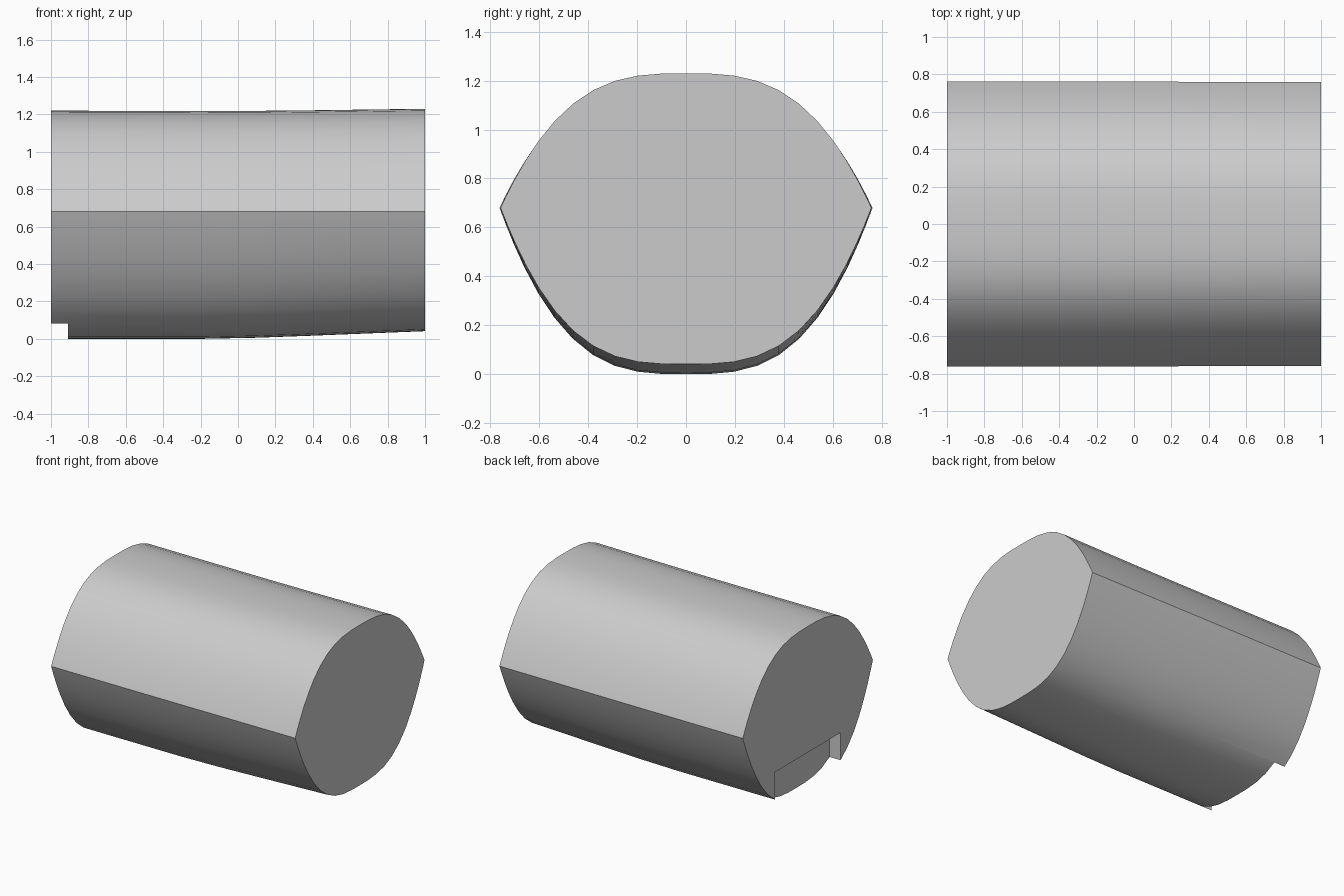
import bpy
import bmesh
import math

cube = bpy.data.objects.get("Cube")
if cube:
    bpy.data.objects.remove(cube, do_unlink=True)

# One plain grey for the whole body
grey = bpy.data.materials.new("plain grey")
grey.use_nodes = True
colour = (0.6, 0.6, 0.6, 1)
grey.diffuse_color = colour
grey.node_tree.nodes["Principled BSDF"].inputs["Base Color"].default_value = colour

STEPS = 24        # points per half profile
SEAM = 0.68       # height of the side seam


def section(x, half_width, top, bottom):
    """Closed oval profile with a sharp seam on each side."""
    ring = []
    for height, power, sign in ((top - SEAM, 3.0, 1), (SEAM - bottom, 3.1, -1)):
        for i in range(STEPS):
            t = sign * math.cos(math.pi * i / STEPS)
            ring.append((x, half_width * t,
                         SEAM + sign * height * (1 - abs(t) ** power)))
    return ring


def make_object(name, bm):
    bmesh.ops.recalc_face_normals(bm, faces=bm.faces)
    mesh = bpy.data.meshes.new(name)
    bm.to_mesh(mesh)
    bm.free()
    mesh.materials.append(grey)
    obj = bpy.data.objects.new(name, mesh)
    bpy.context.collection.objects.link(obj)
    return obj


# Body lofted along x, with its underside rising gently to one end
bm = bmesh.new()
stations = [(-1, 0.762, 1.22, 0), (-0.2, 0.762, 1.218, 0),
            (0.1, 0.761, 1.219, 0.006), (0.4, 0.76, 1.222, 0.017),
            (0.7, 0.759, 1.226, 0.029), (1, 0.758, 1.23, 0.041)]
rings = [[bm.verts.new(p) for p in section(*s)] for s in stations]
for a, b in zip(rings, rings[1:]):
    for i in range(len(a)):
        j = (i + 1) % len(a)
        bm.faces.new((a[i], a[j], b[j], b[i]))
bm.faces.new(rings[0])
bm.faces.new(rings[-1])
body = make_object("body", bm)

# Shallow rectangular notch at the foot of the low end
bm = bmesh.new()
bmesh.ops.create_cube(bm, size=1)
bmesh.ops.scale(bm, verts=bm.verts, vec=(0.2, 0.766, 0.6))
bmesh.ops.translate(bm, verts=bm.verts, vec=(-1.01, 0, -0.015))
cutter = make_object("notch_cutter", bm)
cutter.hide_render = True

notch = body.modifiers.new("notch", 'BOOLEAN')
notch.operation = 'DIFFERENCE'
notch.solver = 'EXACT'
notch.object = cutter
bpy.ops.object.select_all(action='DESELECT')
body.select_set(True)
bpy.context.view_layer.objects.active = body
bpy.ops.object.modifier_apply(modifier=notch.name)
bpy.data.objects.remove(cutter, do_unlink=True)

# Smooth skin with crisp seams and ends
bpy.ops.object.shade_smooth_by_angle(angle=math.radians(30))
